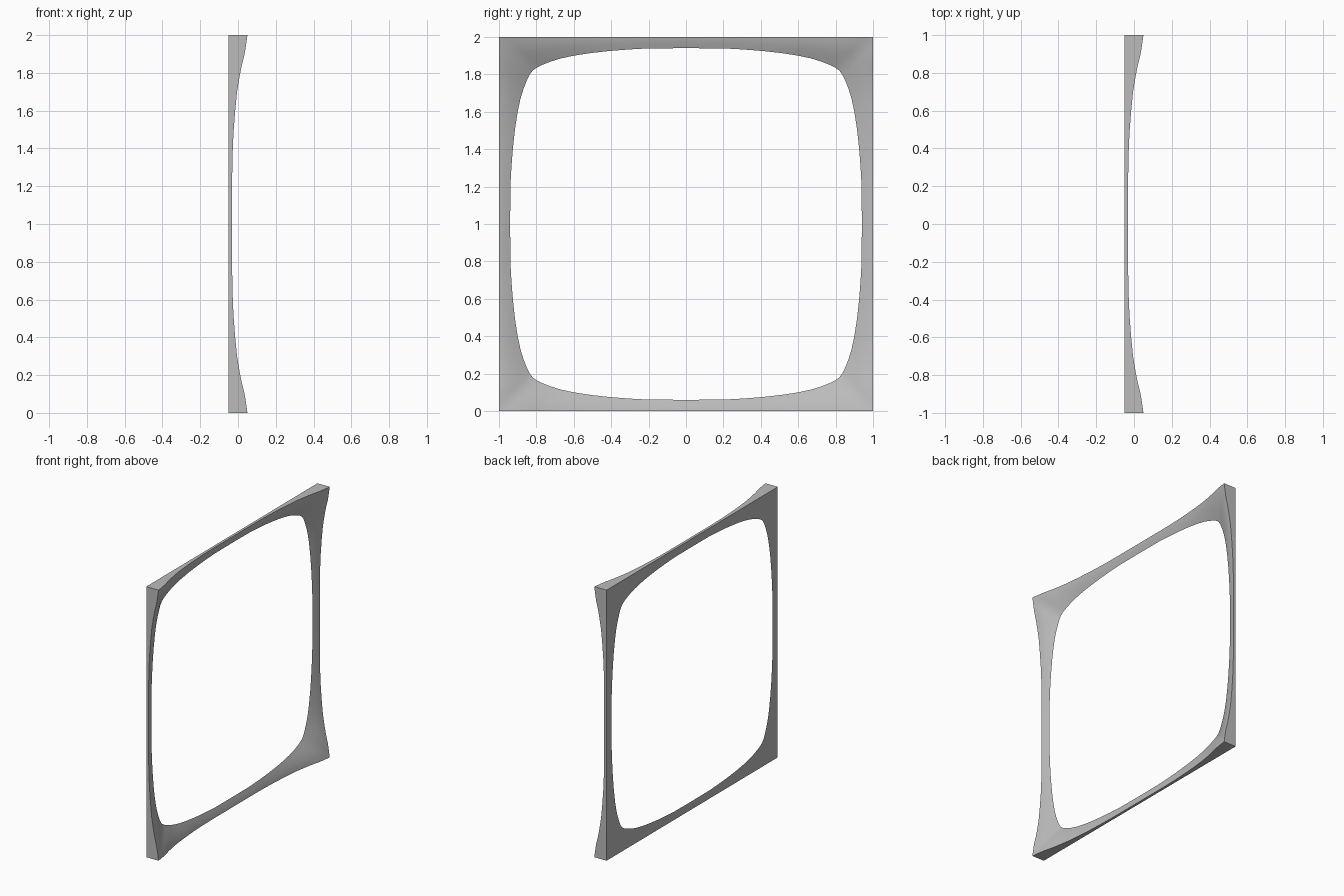
import bpy, bmesh

cube = bpy.data.objects.get("Cube")
if cube:
    bpy.data.objects.remove(cube, do_unlink=True)

mat = bpy.data.materials.new("plain grey")
mat.use_nodes = True
GREY = (0.5, 0.5, 0.5, 1)
mat.diffuse_color = GREY
mat.node_tree.nodes["Principled BSDF"].inputs["Base Color"].default_value = GREY

BACK = -0.05
# Half of one side, middle to corner:
# outer position along the side, outer edge depth, hole position along, hole position across
HALF = [
    (0, -.031, 0, .94), (.24, -.031, .2, .939), (.36, -.029, .31, .933),
    (.48, -.024, .41, .925), (.6, -.015, .51, .914), (.7, -.005, .6, .9),
    (.78, .008, .67, .885), (.84, .02, .725, .868), (.9, .035, .765, .852),
    (.95, .043, .795, .838), (1, .05, .82, .82),
]
RINGS = (0, .25, .5, .75, 1)   # outer edge to hole edge

# One side from corner to corner, without repeating the last corner
side = [(-u, d, -a, c) for u, d, a, c in reversed(HALF)] + HALF[1:-1]


def turn(p, q, quarter):
    for _ in range(quarter):
        p, q = -q, p
    return p, q


bm = bmesh.new()
columns = []
for quarter in range(4):
    for u, depth, along, across in side:
        y, z = turn(u, -1, quarter)
        hy, hz = turn(along, -across, quarter)
        column = [bm.verts.new((BACK, y, z + 1))]
        for t in RINGS:
            x = depth + (BACK - depth) * t ** 1.25
            column.append(bm.verts.new((x, y + (hy - y) * t, z + (hz - z) * t + 1)))
        columns.append(column)

# Skin around the frame: outer wall, sloping face, flat back
for i, a in enumerate(columns):
    b = columns[(i + 1) % len(columns)]
    for k in range(len(a)):
        n = (k + 1) % len(a)
        bm.faces.new((a[k], b[k], b[n], a[n]))
bmesh.ops.recalc_face_normals(bm, faces=bm.faces)

mesh = bpy.data.meshes.new("square_frame")
bm.to_mesh(mesh)
bm.free()
mesh.materials.append(mat)
frame = bpy.data.objects.new("square_frame", mesh)
bpy.context.collection.objects.link(frame)

bpy.ops.object.select_all(action='DESELECT')
frame.select_set(True)
bpy.context.view_layer.objects.active = frame
bpy.ops.object.shade_smooth_by_angle(angle=0.6)
